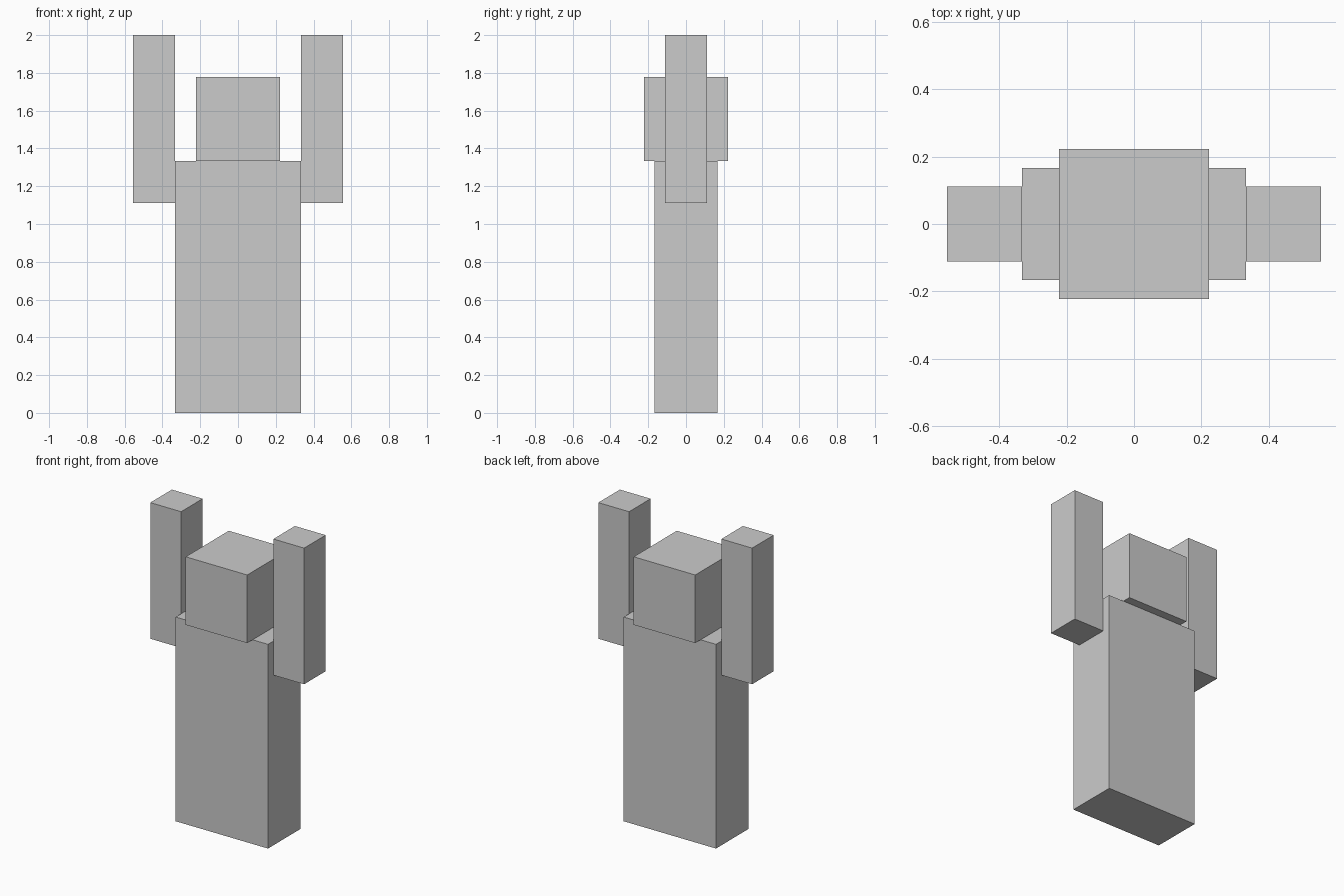
import bpy
import bmesh
from mathutils import Vector

if "Cube" in bpy.data.objects:
    bpy.data.objects.remove(bpy.data.objects["Cube"])

U = 2 / 18  # the model is 18 grid units tall


def box(name, low, high):
    """Add a box spanning two opposite corners, given in grid units."""
    low, high = Vector(low) * U, Vector(high) * U
    size, center = high - low, (low + high) / 2
    bm = bmesh.new()
    bmesh.ops.create_cube(bm, size=1)
    bmesh.ops.scale(bm, vec=size, verts=bm.verts)
    mesh = bpy.data.meshes.new(name)
    bm.to_mesh(mesh)
    bm.free()
    obj = bpy.data.objects.new(name, mesh)
    obj.location = center
    bpy.context.collection.objects.link(obj)
    return obj


# Body and head
box("body", (-3, -1.5, 0), (3, 1.5, 12))
box("head", (-2, -2, 12), (2, 2, 16))

# Raised arms, one on each side of the body
for side, x in (("left", -5), ("right", 3)):
    box(f"{side}_arm", (x, -1, 10), (x + 2, 1, 18))
